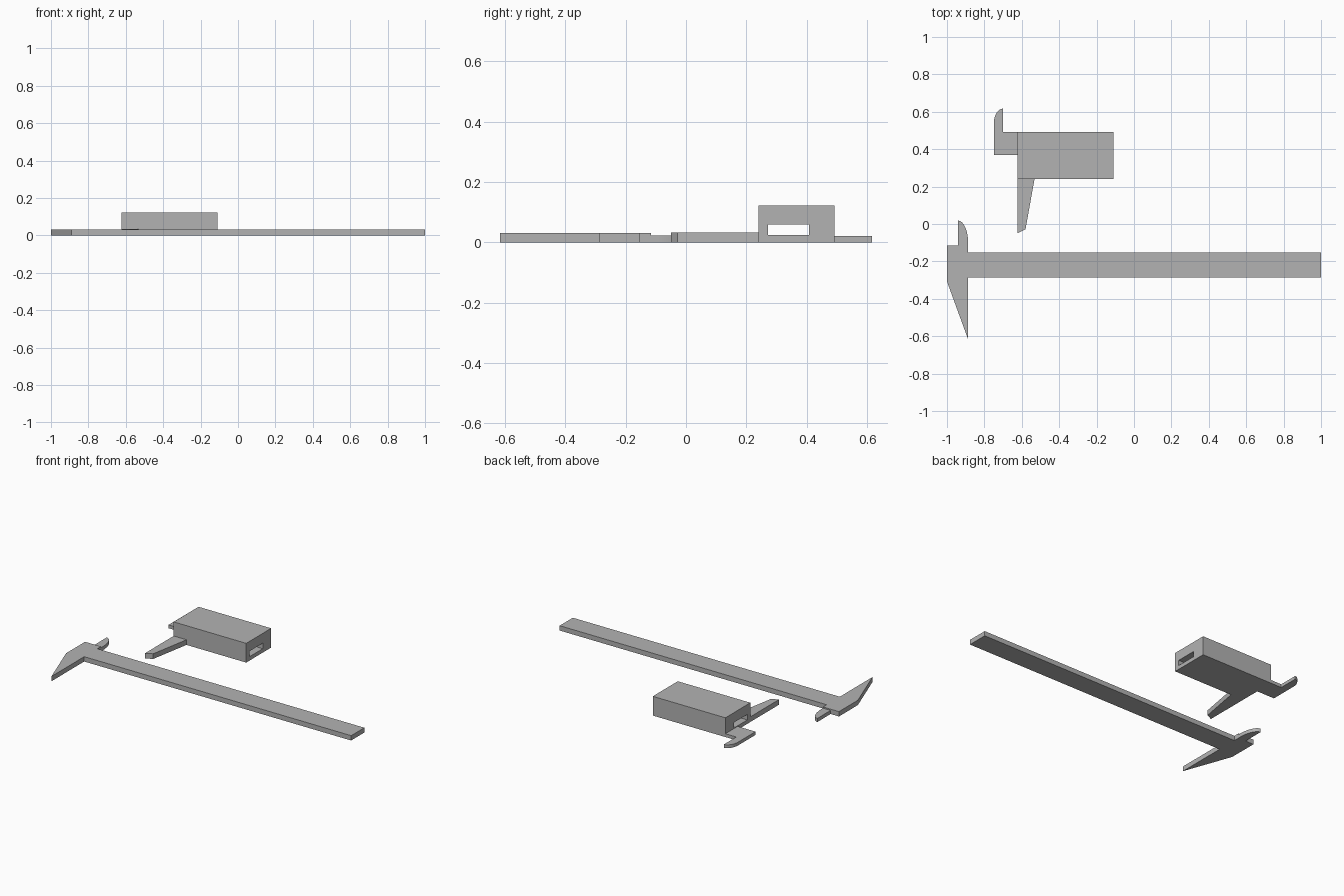
import bpy
import bmesh
from math import cos, sin, pi, radians

if "Cube" in bpy.data.objects:
    bpy.data.objects.remove(bpy.data.objects["Cube"], do_unlink=True)

# Single plain grey
grey = bpy.data.materials.new("plain_grey")
grey.use_nodes = True
colour = (0.45, 0.45, 0.45, 1)
grey.diffuse_color = colour
grey.node_tree.nodes["Principled BSDF"].inputs["Base Color"].default_value = colour


def plate(name, outline, height, base=0.0):
    """Extrude a flat outline upward into a closed solid."""
    bm = bmesh.new()
    face = bm.faces.new([bm.verts.new((x, y, base)) for x, y in outline])
    top = bmesh.ops.extrude_face_region(bm, geom=[face])["geom"]
    bmesh.ops.translate(bm, vec=(0, 0, height),
                        verts=[v for v in top if isinstance(v, bmesh.types.BMVert)])
    bmesh.ops.recalc_face_normals(bm, faces=bm.faces)
    mesh = bpy.data.meshes.new(name)
    bm.to_mesh(mesh)
    bm.free()
    mesh.materials.append(grey)
    obj = bpy.data.objects.new(name, mesh)
    bpy.context.collection.objects.link(obj)
    return obj


def rect(x0, x1, y0, y1):
    return [(x0, y0), (x1, y0), (x1, y1), (x0, y1)]


def quarter(cx, cy, rx, ry, start, steps=12):
    """Counter-clockwise quarter of an ellipse."""
    angles = [start + pi / 2 * i / steps for i in range(steps + 1)]
    return [(cx + rx * cos(a), cy + ry * sin(a)) for a in angles]


def smooth(obj):
    bpy.ops.object.select_all(action="DESELECT")
    obj.select_set(True)
    bpy.context.view_layer.objects.active = obj
    bpy.ops.object.shade_smooth_by_angle(angle=radians(30))


# Long beam with the fixed outer jaw
plate("beam_and_fixed_jaw", [
    (-1, -0.307), (-0.887, -0.617), (-0.887, -0.286), (1, -0.286),
    (1, -0.153), (-0.887, -0.153), (-0.887, -0.116), (-1, -0.116)], 0.031)

# Thin fixed inner jaw with a rounded tip
smooth(plate("fixed_inner_jaw", [(-0.941, -0.116), (-0.887, -0.116)]
             + quarter(-0.941, -0.1, 0.054, 0.118, 0), 0.023))

# Sliding block with a slot through its length
block = plate("slider_block", rect(-0.623, -0.11, 0.24, 0.492), 0.123)
cutter = plate("slot_cutter", rect(-0.8, 0.1, 0.271, 0.407), 0.035, 0.025)
cutter.hide_render = True
cut = block.modifiers.new("slot", "BOOLEAN")
cut.object = cutter
cut.operation = "DIFFERENCE"
cut.solver = "EXACT"
bpy.context.view_layer.objects.active = block
bpy.ops.object.modifier_apply(modifier=cut.name)
bpy.data.objects.remove(cutter, do_unlink=True)

# Sliding outer jaw, tapered toward the front
plate("slider_outer_jaw", [
    (-0.623, 0.24), (-0.623, -0.05), (-0.58, -0.028), (-0.532, 0.24)], 0.033)

# Sliding inner jaw, hooked with a rounded tip
smooth(plate("slider_inner_jaw", [
    (-0.749, 0.368), (-0.623, 0.368), (-0.623, 0.492), (-0.7, 0.492)]
    + quarter(-0.7, 0.54, 0.049, 0.077, pi / 2), 0.021))
